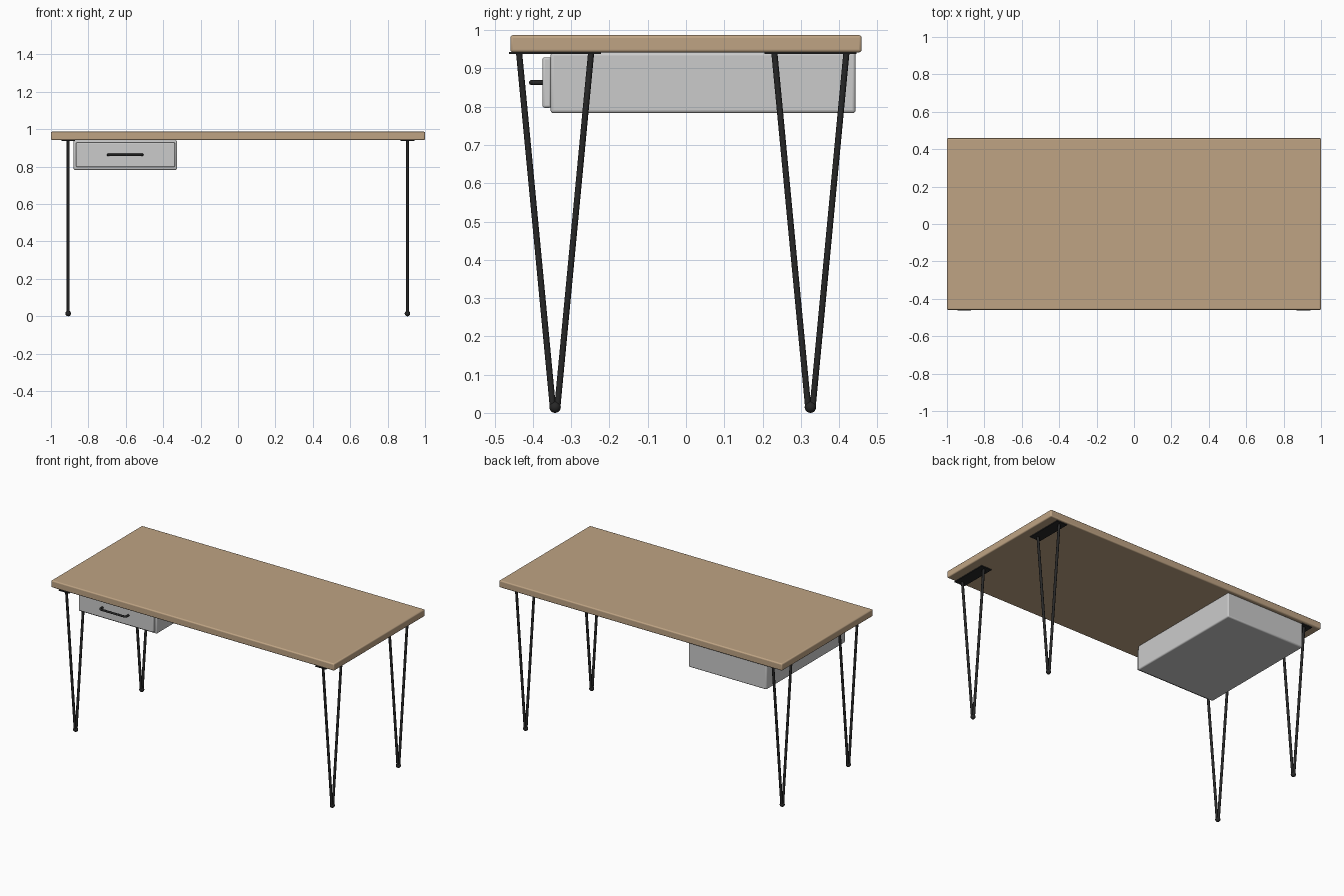
import bpy
from mathutils import Vector

if "Cube" in bpy.data.objects:
    bpy.data.objects.remove(bpy.data.objects["Cube"])


def material(name, rgb):
    m = bpy.data.materials.new(name)
    m.diffuse_color = (*rgb, 1)
    m.use_nodes = True
    m.node_tree.nodes["Principled BSDF"].inputs["Base Color"].default_value = m.diffuse_color
    return m


wood = material("wood", (0.52, 0.37, 0.23))
black = material("black_metal", (0.02, 0.02, 0.02))


def smooth(ob):
    bpy.ops.object.select_all(action='DESELECT')
    ob.select_set(True)
    bpy.context.view_layer.objects.active = ob
    bpy.ops.object.shade_smooth_by_angle()


def box(name, lo, hi, bevel=0, mat=None):
    lo, hi = Vector(lo), Vector(hi)
    bpy.ops.mesh.primitive_cube_add(size=1, location=(lo + hi) / 2)
    ob = bpy.context.object
    ob.name = name
    ob.scale = hi - lo
    bpy.ops.object.transform_apply(location=False, rotation=False, scale=True)
    if bevel:
        b = ob.modifiers.new("bevel", 'BEVEL')
        b.width, b.segments = bevel, 3
        smooth(ob)
    if mat:
        ob.data.materials.append(mat)
    return ob


def rod(name, a, b, r):
    a, b = Vector(a), Vector(b)
    bpy.ops.mesh.primitive_cylinder_add(vertices=16, radius=r, depth=(b - a).length,
                                        location=(a + b) / 2)
    ob = bpy.context.object
    ob.name = name
    ob.rotation_euler = (b - a).to_track_quat('Z', 'Y').to_euler()
    ob.data.materials.append(black)
    smooth(ob)


# Table top
box("table_top", (-1, -0.459, 0.942), (1, 0.459, 0.987), 0.007, wood)

# Hairpin legs: mounting plate, two rods and a ball foot
for side, x in (("left", -0.908), ("right", 0.906)):
    for end, y in (("front", -0.342), ("back", 0.325)):
        n = f"{end}_{side}"
        box(n + "_plate", (x - 0.037, y - 0.12, 0.937), (x + 0.037, y + 0.12, 0.943), 0, black)
        for i, s in enumerate((-1, 1)):
            rod(f"{n}_leg_rod_{i + 1}", (x, y + s * 0.006, 0.016), (x, y + s * 0.094, 0.94), 0.008)
        bpy.ops.mesh.primitive_uv_sphere_add(segments=16, ring_count=10, radius=0.015,
                                             location=(x, y, 0.015))
        foot = bpy.context.object
        foot.name = n + "_foot"
        foot.data.materials.append(black)
        smooth(foot)

# Drawer
box("drawer_box", (-0.879, -0.354, 0.783), (-0.326, 0.443, 0.942), 0.008)
box("drawer_front", (-0.866, -0.375, 0.797), (-0.337, -0.352, 0.929), 0.006)

# Drawer handle: a bent bar
cx, z, hw = -0.603, 0.863, 0.092
path = [(-hw, -0.37), (-hw, -0.394), (-hw + 0.003, -0.401), (-hw + 0.01, -0.404)]
path += [(-px, py) for px, py in reversed(path)]
curve = bpy.data.curves.new("drawer_handle", 'CURVE')
curve.dimensions = '3D'
curve.bevel_depth = 0.0065
curve.bevel_resolution = 3
curve.use_fill_caps = True
spline = curve.splines.new('POLY')
spline.points.add(len(path) - 1)
for p, (px, py) in zip(spline.points, path):
    p.co = (cx + px, py, z, 1)
curve.materials.append(black)
bpy.context.collection.objects.link(bpy.data.objects.new("drawer_handle", curve))
